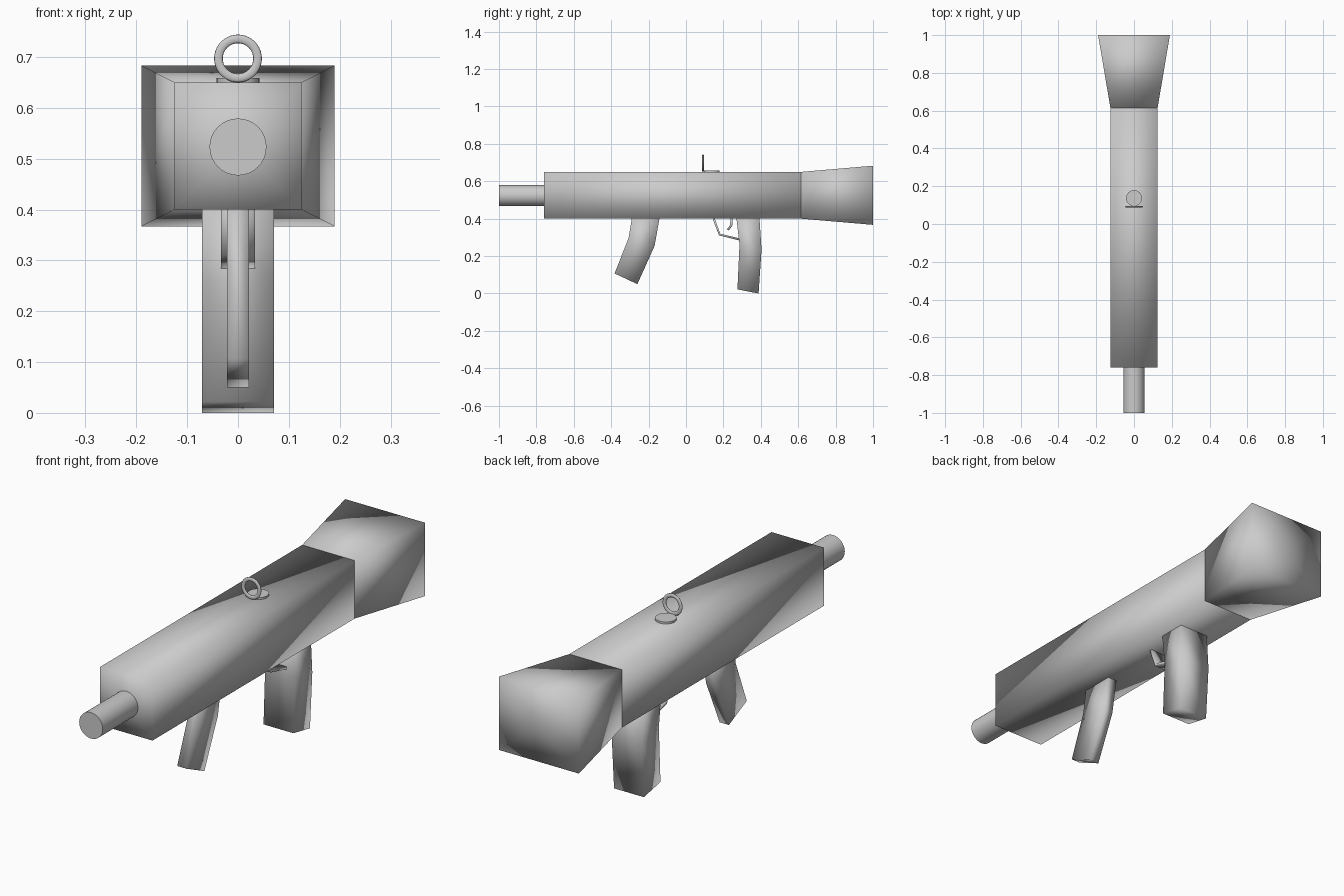
import bpy, bmesh, math
from mathutils import Vector

if "Cube" in bpy.data.objects:
    bpy.data.objects.remove(bpy.data.objects["Cube"])


def finish(bm, name):
    bmesh.ops.recalc_face_normals(bm, faces=bm.faces)
    mesh = bpy.data.meshes.new(name)
    bm.to_mesh(mesh)
    bm.free()
    mesh.polygons.foreach_set("use_smooth", [True] * len(mesh.polygons))
    obj = bpy.data.objects.new(name, mesh)
    bpy.context.collection.objects.link(obj)
    return obj


def loft(name, sections, zc=0.525):
    """Four-sided tube along y through (y, half width, half height), fan caps."""
    bm = bmesh.new()
    rings = [[bm.verts.new((sx * w, y, zc + sz * h))
              for sx, sz in ((-1, -1), (1, -1), (1, 1), (-1, 1))]
             for y, w, h in sections]
    for a, b in zip(rings, rings[1:]):
        for i in range(4):
            j = (i + 1) % 4
            bm.faces.new((a[i], a[j], b[j], b[i]))
    caps = [bm.faces.new(rings[0]), bm.faces.new(rings[-1])]
    bmesh.ops.poke(bm, faces=caps)
    return finish(bm, name)


def slab(name, left, right, half):
    """Bent bar: two matching (y, z) edges, extruded across x."""
    bm = bmesh.new()
    rows = [[bm.verts.new((x, *p)) for x, p in
             ((-half, a), (half, a), (half, b), (-half, b))]
            for a, b in zip(left, right)]
    for r, s in zip(rows, rows[1:]):
        for i in range(4):
            j = (i + 1) % 4
            bm.faces.new((r[i], r[j], s[j], s[i]))
    bm.faces.new(rows[0])
    bm.faces.new(rows[-1])
    return finish(bm, name)


def strip(name, path, thick, half):
    """Thin band following a (y, z) path."""
    pts = [Vector(p) for p in path]
    left, right = [], []
    for i, p in enumerate(pts):
        d = (pts[min(i + 1, len(pts) - 1)] - pts[max(i - 1, 0)]).normalized()
        n = Vector((-d.y, d.x)) * thick / 2
        left.append(p + n)
        right.append(p - n)
    return slab(name, left, right, half)


def smooth_angle(name):
    obj = bpy.context.object
    obj.name = name
    bpy.ops.object.shade_smooth_by_angle(angle=math.radians(40))


# Square main tube and flared rear
loft("body_tube", [(-0.76, 0.125, 0.125), (0.615, 0.125, 0.125)])
loft("rear_flare", [(0.615, 0.125, 0.125), (1.0, 0.19, 0.158)])

# Round muzzle
bpy.ops.mesh.primitive_cylinder_add(vertices=32, radius=0.056, depth=0.24,
                                    end_fill_type='TRIFAN', location=(0, -0.88, 0.523),
                                    rotation=(math.pi / 2, 0, 0))
smooth_angle("muzzle")

# Grips
slab("front_grip", [(-0.29, 0.4), (-0.307, 0.297), (-0.382, 0.107)],
     [(-0.142, 0.4), (-0.168, 0.254), (-0.26, 0.05)], 0.022)
slab("rear_grip", [(0.27, 0.4), (0.286, 0.26), (0.275, 0.022)],
     [(0.393, 0.4), (0.404, 0.235), (0.388, 0.0)], 0.071)

# Trigger guard and trigger
strip("trigger_guard", [(0.148, 0.4), (0.18, 0.315), (0.287, 0.289)], 0.011, 0.033)
strip("trigger", [(0.243, 0.4), (0.242, 0.365), (0.224, 0.34)], 0.012, 0.014)

# Sight: disc base and upright ring
bpy.ops.mesh.primitive_cylinder_add(vertices=32, radius=0.042, depth=0.009,
                                    location=(0, 0.137, 0.654))
smooth_angle("sight_base")
bpy.ops.mesh.primitive_torus_add(major_segments=40, minor_segments=12,
                                 major_radius=0.0385, minor_radius=0.0085,
                                 location=(0, 0.091, 0.697),
                                 rotation=(math.pi / 2, 0, 0))
bpy.context.object.scale.z = 0.55
smooth_angle("sight_ring")
